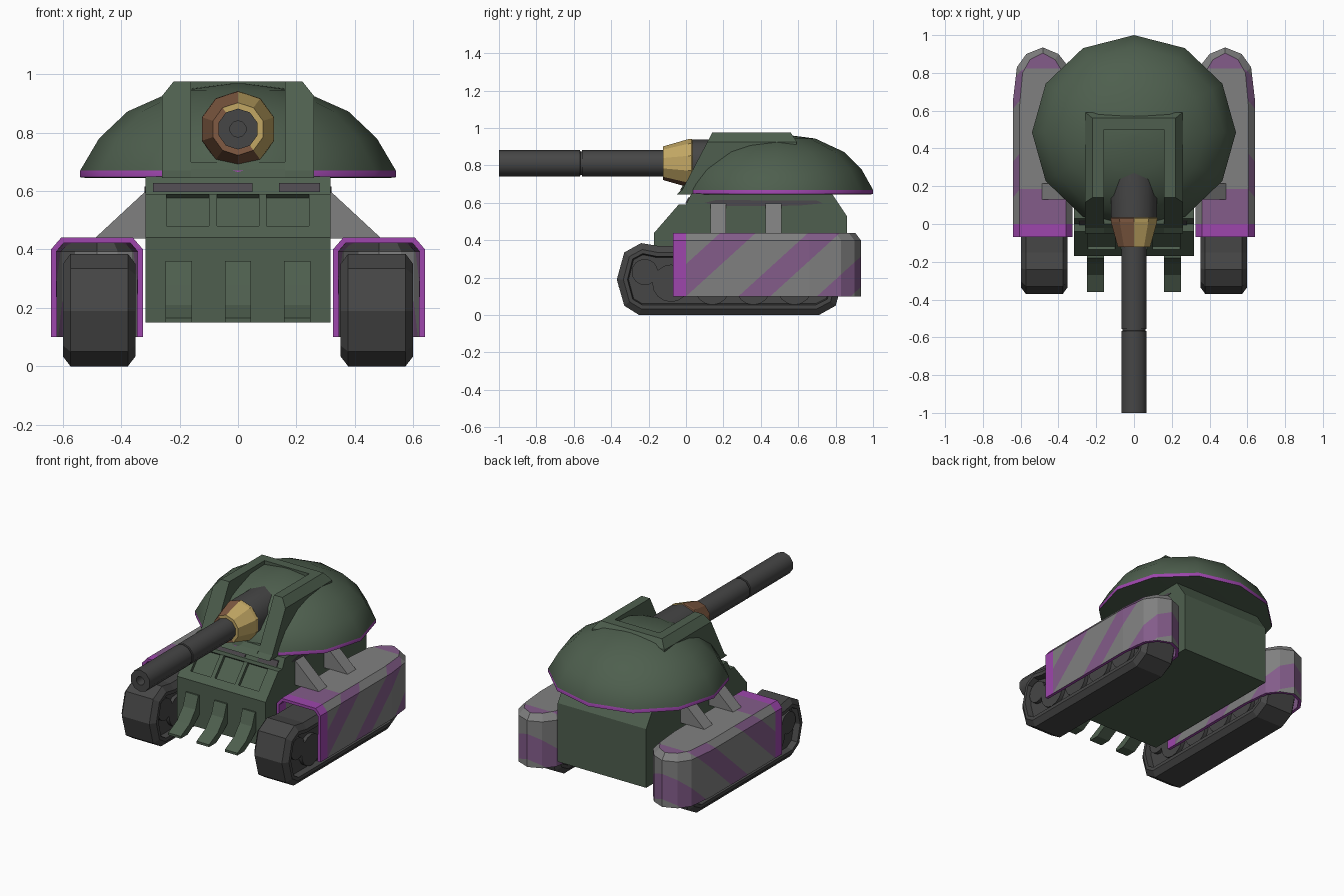
import bpy, bmesh, math
from mathutils import Vector, Matrix

if "Cube" in bpy.data.objects:
    bpy.data.objects.remove(bpy.data.objects["Cube"])


def material(name, srgb):
    m = bpy.data.materials.new(name)
    lin = [((c / 255 + 0.055) / 1.055) ** 2.4 for c in srgb]
    m.diffuse_color = (*lin, 1)
    m.use_nodes = True
    m.node_tree.nodes["Principled BSDF"].inputs["Base Color"].default_value = m.diffuse_color
    return m


GREEN = material("army green", (78, 95, 78))
DARK = material("dark gunmetal", (70, 70, 70))
GREY = material("plain grey", (128, 128, 128))
PALE = material("faded purple", (131, 92, 138))
PURPLE = material("bright purple", (157, 70, 172))
GOLD = material("brass", (194, 167, 100))
BROWN = material("copper brown", (128, 90, 66))
GRIME = material("grime", (76, 72, 77))


def finish(name, bm, mats, mirror=False, smooth=None, recalc=True):
    if recalc:
        bmesh.ops.recalc_face_normals(bm, faces=bm.faces[:])
    me = bpy.data.meshes.new(name)
    bm.to_mesh(me)
    bm.free()
    for m in mats:
        me.materials.append(m)
    if smooth:
        for p in me.polygons:
            p.use_smooth = True
        me.set_sharp_from_angle(angle=math.radians(smooth))
    ob = bpy.data.objects.new(name, me)
    bpy.context.collection.objects.link(ob)
    if mirror:
        ob.modifiers.new("mirror", 'MIRROR')
    return ob


def prism_bm(pts, x0, x1):
    """Side profile (y, z) extruded from x0 to x1."""
    bm = bmesh.new()
    a = [bm.verts.new((x0, y, z)) for y, z in pts]
    b = [bm.verts.new((x1, y, z)) for y, z in pts]
    n = len(pts)
    bm.faces.new(a)
    bm.faces.new(b[::-1])
    for i in range(n):
        j = (i + 1) % n
        bm.faces.new((a[i], b[i], b[j], a[j]))
    bmesh.ops.recalc_face_normals(bm, faces=bm.faces[:])
    return bm


def prism(name, pts, x0, x1, mat, mirror=False):
    return finish(name, prism_bm(pts, x0, x1), [mat], mirror)


def lathe_bm(profile, n, centre, rx=1, ry=1, along_y=False):
    """Rings of (radius, height) turned about z, or about y for gun parts."""
    bm = bmesh.new()
    rings = []
    for r, h in profile:
        ring = []
        for i in range(n):
            t = 2 * math.pi * i / n + math.pi / 2
            u, v = r * rx * math.cos(t), r * ry * math.sin(t)
            ring.append(bm.verts.new(Vector(centre) + Vector((u, h, v) if along_y else (u, v, h))))
        rings.append(ring)
    for a, b in zip(rings, rings[1:]):
        for i in range(n):
            j = (i + 1) % n
            bm.faces.new((a[i], a[j], b[j], b[i]))
    bm.faces.new(rings[0])
    bm.faces.new(rings[-1])
    bmesh.ops.recalc_face_normals(bm, faces=bm.faces[:])
    return bm


# Hull with three recessed windows on the front slope
hull = prism("hull", [(-.17, .15), (-.17, .44), (-.04, .59), (0, .59), (.03, .65),
                      (.78, .65), (.86, .53), (.86, .15)], -.317, .317, GREEN)
tilt = Matrix.Rotation(-math.atan2(.13, .15), 4, 'X')
bm = bmesh.new()
for x in (-.172, 0, .17):
    bmesh.ops.create_cube(bm, size=1, matrix=Matrix.Translation((x, -.088, .535)) @ tilt
                          @ Matrix.Diagonal((.145, .04, .145, 1)))
cutter = finish("window_cutter", bm, [GREEN])
cutter.hide_render = True
cutter.hide_set(True)
cut = hull.modifiers.new("windows", 'BOOLEAN')
cut.object = cutter
cut.solver = 'EXACT'

# Curved plough tines under the nose
for i, x in enumerate((-.203, 0, .203)):
    prism(f"plough_tine_{i}", [(-.16, .36), (-.18, .36), (-.21, .28), (-.27, .21), (-.36, .165),
                               (-.36, .15), (-.29, .15), (-.22, .19), (-.16, .24)],
          x - .045, x + .045, GREEN)

# Grime streaks under the turret
for i, (a, b) in enumerate(((-.29, .05), (.14, .28))):
    prism(f"front_grime_{i}", [(-.004, .597), (.012, .628), (.02, .628), (.006, .597)], a, b, GRIME)
prism("side_grime", [(.1, .6), (.16, .615), (.7, .612), (.73, .598), (.6, .585), (.2, .582)],
      .316, .32, GRIME, True)

# Turret dome with purple rim
rim_z = .67
bm = lathe_bm([(.97, .645), (1, .647), (1, rim_z), (.88, .78), (.70, .872), (.40, .944), (.05, .967)],
              12, (0, .485, 0), .54, .515)
for f in bm.faces:
    f.material_index = int(f.calc_center_median().z < rim_z and abs(f.normal.z) < .9)
finish("turret_dome", bm, [GREEN, PURPLE], smooth=35)

# Raised U-shaped gun housing
bm = prism_bm([(-.05, .645), (-.02, .67), (.14, .975), (.56, .975), (.59, .93), (.59, .8), (.3, .645)],
              .16, .26)
res = bmesh.ops.bisect_plane(bm, geom=bm.verts[:] + bm.edges[:] + bm.faces[:], clear_outer=True,
                             plane_co=(.22, 0, .975), plane_no=(.05, 0, .04))
bmesh.ops.holes_fill(bm, edges=[e for e in bm.edges if e.is_boundary])
finish("housing_cheeks", bm, [GREEN], True)
prism("housing_back_bar", [(.5, .9), (.5, .975), (.56, .975), (.59, .93), (.59, .9)], -.16, .16, GREEN)
prism("housing_sill", [(-.05, .645), (-.02, .675), (.0, .7), (.1, .7), (.1, .645)], -.16, .16, GREEN)

# Gun: mantlet, collar, barrel with seam and bore
gun = (0, 0, .812)
finish("gun_mantlet", lathe_bm([(.125, .015), (.128, .06), (.128, .34)], 10, gun, along_y=True),
       [DARK], smooth=40)
bm = lathe_bm([(.07, -.122), (.09, -.122), (.128, .01), (.13, .03), (.12, .045)], 10, gun, along_y=True)
for f in bm.faces:
    c = f.calc_center_median()
    f.material_index = int(c.x < -.025 or (c.z < .74 and c.x < .05))
finish("gun_collar", bm, [GOLD, BROWN])
finish("gun_barrel", lathe_bm([(.07, -.1), (.07, -.555), (.063, -.557), (.063, -.565), (.07, -.567),
                               (.07, -1), (.028, -1), (.028, -.93)], 10, gun, along_y=True),
       [DARK], smooth=40)

# Tracks: chamfered belts with sunken sides
bm = prism_bm([(-.24, .385), (-.33, .335), (-.37, .19), (-.33, .05), (-.25, .0), (.71, .0),
               (.80, .05), (.84, .19), (.80, .32), (.71, .37), (-.15, .37)], .377, .573)
caps = [f for f in bm.faces if abs(f.normal.x) > .9]
for thick, depth in ((.035, .026), (.022, 0), (.006, -.04)):
    bmesh.ops.inset_individual(bm, faces=caps, thickness=thick, depth=depth)
finish("tracks", bm, [DARK], True)

# Road wheels
bm = bmesh.new()
for y, z, r in ((-.22, .23, .07), (-.08, .17, .1), (.14, .15, .095), (.36, .15, .095),
                (.58, .15, .095), (.72, .2, .07)):
    bmesh.ops.create_cone(bm, cap_ends=True, segments=16, radius1=r, radius2=r, depth=.215,
                          matrix=Matrix.Translation((.475, y, z)) @ Matrix.Rotation(math.pi / 2, 4, 'Y'))
finish("road_wheels", bm, [DARK], True, smooth=40)

# Side skirts: open shells with chamfered tops and diagonal stripes
outline = [(.325, -.07), (.325, .66), (.345, .83), (.40, .9), (.483, .935),
           (.57, .9), (.62, .83), (.64, .66), (.64, -.07)]
bm = bmesh.new()
low = [bm.verts.new((x, y, .1)) for x, y in outline]
mid = [bm.verts.new((x, y, .4)) for x, y in outline]
top = [bm.verts.new((.4825 + (x - .4825) * .78, y - (.03 if y > 0 else 0), .44)) for x, y in outline]
for a, b in ((low, mid), (mid, top)):
    for i in range(len(outline) - 1):
        bm.faces.new((a[i + 1], a[i], b[i], b[i + 1]))
bm.faces.new(top)
bmesh.ops.recalc_face_normals(bm, faces=bm.faces[:])
bm.normal_update()
if max(bm.faces, key=lambda f: f.calc_center_median().z).normal.z < 0:
    bmesh.ops.reverse_faces(bm, faces=bm.faces[:])
slant = Vector((0, 1, -1.1))
edges_u = (-.19, 0, .28, .45, .70, .88)
for co, no in [((0, 0, 0), (0, 1, 0))] + [((0, u, .1), slant) for u in edges_u]:
    bmesh.ops.bisect_plane(bm, geom=bm.verts[:] + bm.edges[:] + bm.faces[:], plane_co=co, plane_no=no)
bm.normal_update()
for f in bm.faces:
    c = f.calc_center_median()
    u = c.y - 1.1 * (c.z - .1)
    if c.y < 0:
        f.material_index = 2
    elif f.normal.z > .95:
        f.material_index = int(c.y < .18 or c.y > .82)
    else:
        f.material_index = int(any(a < u < b for a, b in zip(edges_u[::2], edges_u[1::2])))
skirt = finish("side_skirts", bm, [GREY, PALE, PURPLE], True, recalc=False)
shell = skirt.modifiers.new("shell", 'SOLIDIFY')
shell.thickness = .02
shell.offset = -1
shell.material_offset_rim = 2

# Triangular struts between hull and skirts
for i, y in enumerate((.13, .425)):
    bm = bmesh.new()
    f = bm.faces.new([bm.verts.new((x, y, z)) for x, z in ((.31, .605), (.49, .438), (.31, .438))])
    ext = bmesh.ops.extrude_face_region(bm, geom=[f])
    bmesh.ops.translate(bm, vec=(0, .085, 0), verts=[v for v in ext["geom"] if isinstance(v, bmesh.types.BMVert)])
    finish(f"skirt_strut_{i}", bm, [GREY], True)
